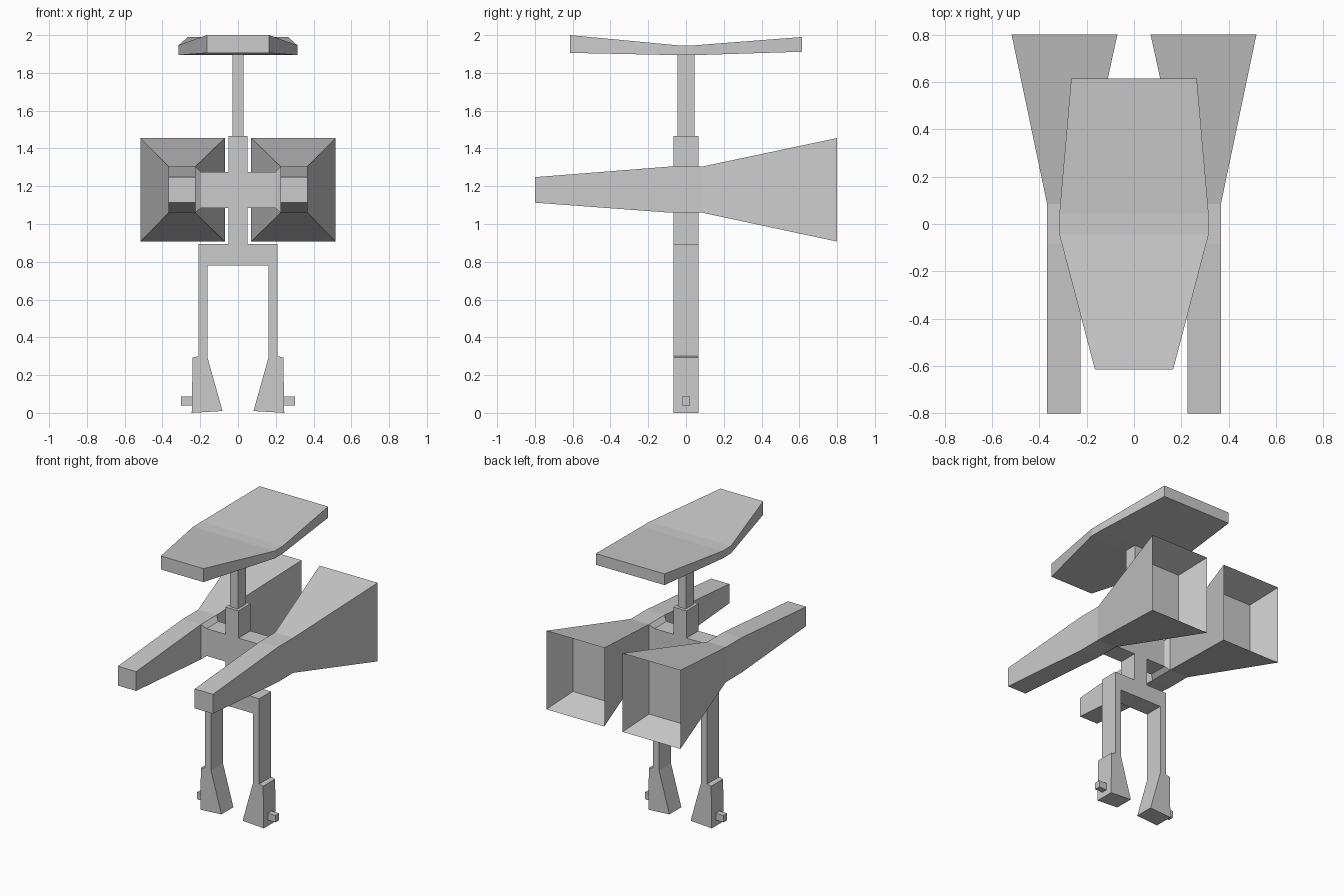
import bpy, bmesh

if "Cube" in bpy.data.objects:
    bpy.data.objects.remove(bpy.data.objects["Cube"])


def finish(name, bm):
    bmesh.ops.recalc_face_normals(bm, faces=bm.faces)
    me = bpy.data.meshes.new(name)
    bm.to_mesh(me)
    bm.free()
    ob = bpy.data.objects.new(name, me)
    bpy.context.collection.objects.link(ob)
    return ob


def loft(name, sections, axis='y'):
    """Join rectangles (pos, a0, a1, b0, b1) placed along an axis."""
    bm = bmesh.new()
    rings = []
    for p, a0, a1, b0, b1 in sections:
        corners = [(a0, b0), (a1, b0), (a1, b1), (a0, b1)]
        place = {'x': lambda a, b: (p, a, b),
                 'y': lambda a, b: (a, p, b),
                 'z': lambda a, b: (a, b, p)}[axis]
        rings.append([bm.verts.new(place(a, b)) for a, b in corners])
    for r, s in zip(rings, rings[1:]):
        for i in range(4):
            j = (i + 1) % 4
            bm.faces.new((r[i], r[j], s[j], s[i]))
    bm.faces.new(rings[0])
    bm.faces.new(rings[-1])
    return finish(name, bm)


def extrude_profile(name, pts, half_depth):
    """Extrude an x-z outline symmetrically along y."""
    bm = bmesh.new()
    face = bm.faces.new([bm.verts.new((x, -half_depth, z)) for x, z in pts])
    res = bmesh.ops.extrude_face_region(bm, geom=[face], use_keep_orig=True)
    verts = [g for g in res['geom'] if isinstance(g, bmesh.types.BMVert)]
    bmesh.ops.translate(bm, verts=verts, vec=(0, 2 * half_depth, 0))
    return finish(name, bm)


def mirror_x(ob):
    m = ob.modifiers.new("Mirror", 'MIRROR')
    m.use_axis[0] = True
    m.use_mirror_merge = False


# Frame: post, cross arms, fork and feet in one outline
half = [(0.05, 1.465), (0.05, 1.275), (0.197, 1.275), (0.197, 1.085),
        (0.05, 1.085), (0.05, 0.895), (0.21, 0.895), (0.21, 0.3),
        (0.24, 0.293), (0.245, 0.0), (0.082, 0.01), (0.162, 0.295),
        (0.162, 0.78)]
extrude_profile("fork_frame", half + [(-x, z) for x, z in reversed(half)], 0.066)

# Thin post carrying the canopy
loft("canopy_post", [(1.46, -0.03, 0.03, -0.045, 0.045),
                     (1.92, -0.03, 0.03, -0.045, 0.045)], 'z')

# Canopy plate, raised at both ends
loft("canopy", [(-0.615, -0.165, 0.165, 1.906, 2.0),
                (-0.045, -0.315, 0.315, 1.894, 1.946),
                (0.045, -0.315, 0.315, 1.894, 1.946),
                (0.615, -0.265, 0.265, 1.912, 1.99)])

# Horn with flared, hollow back end
mirror_x(loft("horn", [(-0.8, 0.226, 0.367, 1.113, 1.248),
                       (-0.085, 0.226, 0.367, 1.06, 1.304),
                       (0.085, 0.226, 0.367, 1.06, 1.304),
                       (0.8, 0.07, 0.517, 0.907, 1.455),
                       (0.6, 0.135, 0.452, 0.972, 1.39)]))

# Flared joint between arm and horn
mirror_x(loft("horn_joint", [(0.197, -0.066, 0.066, 1.085, 1.275),
                             (0.226, -0.085, 0.085, 1.06, 1.304)], 'x'))

# Foot pegs
mirror_x(loft("foot_peg", [(0.235, -0.02, 0.02, 0.04, 0.088),
                           (0.303, -0.02, 0.02, 0.04, 0.088)], 'x'))
